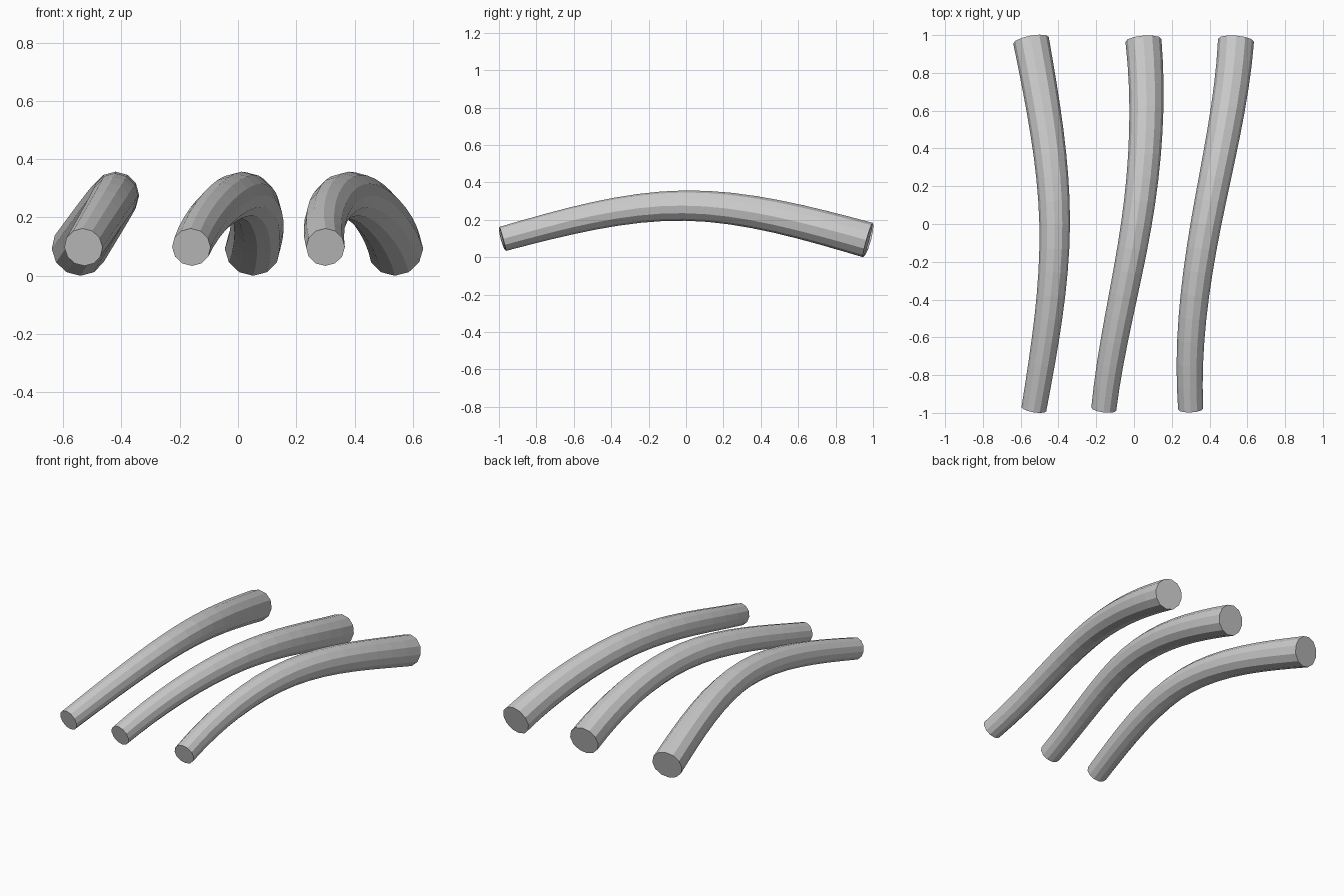
import bpy

if "Cube" in bpy.data.objects:
    bpy.data.objects.remove(bpy.data.objects["Cube"])

SEGMENTS = 16
HALF_LENGTH = 0.976


def bow(t):
    # 1 at the middle, 0 at both ends, straightening towards the ends
    s = abs(t)
    return 1 - 1.5 * s * s + 0.5 * s ** 3


def add_tube(name, front_x, mid_x, back_x, sway):
    """Tapered arched tube running from front (-y) to back (+y)."""
    curve = bpy.data.curves.new(name, 'CURVE')
    curve.dimensions = '3D'
    curve.twist_mode = 'Z_UP'
    curve.bevel_depth = 1.0
    curve.bevel_resolution = 4
    curve.use_fill_caps = True
    spline = curve.splines.new('POLY')
    spline.use_smooth = False
    spline.points.add(SEGMENTS)
    centre = (front_x + back_x) / 2
    for i, p in enumerate(spline.points):
        t = 2 * i / SEGMENTS - 1
        x = centre + (back_x - front_x) / 2 * t + (mid_x - centre) * bow(t) + sway * (t - t ** 3)
        z = 0.095 - 0.003 * t + 0.181 * bow(t)
        p.co = (x, HALF_LENGTH * t - 0.004, z, 1)
        p.radius = 0.081 + 0.0145 * t
    obj = bpy.data.objects.new(name, curve)
    bpy.context.collection.objects.link(obj)
    bpy.ops.object.select_all(action='DESELECT')
    obj.select_set(True)
    bpy.context.view_layer.objects.active = obj
    bpy.ops.object.convert(target='MESH')


# Three side-by-side tubes
add_tube("left_tube", -0.53, -0.42, -0.545, 0.0)
add_tube("middle_tube", -0.16, 0.012, 0.05, 0.05)
add_tube("right_tube", 0.30, 0.38, 0.54, 0.06)
